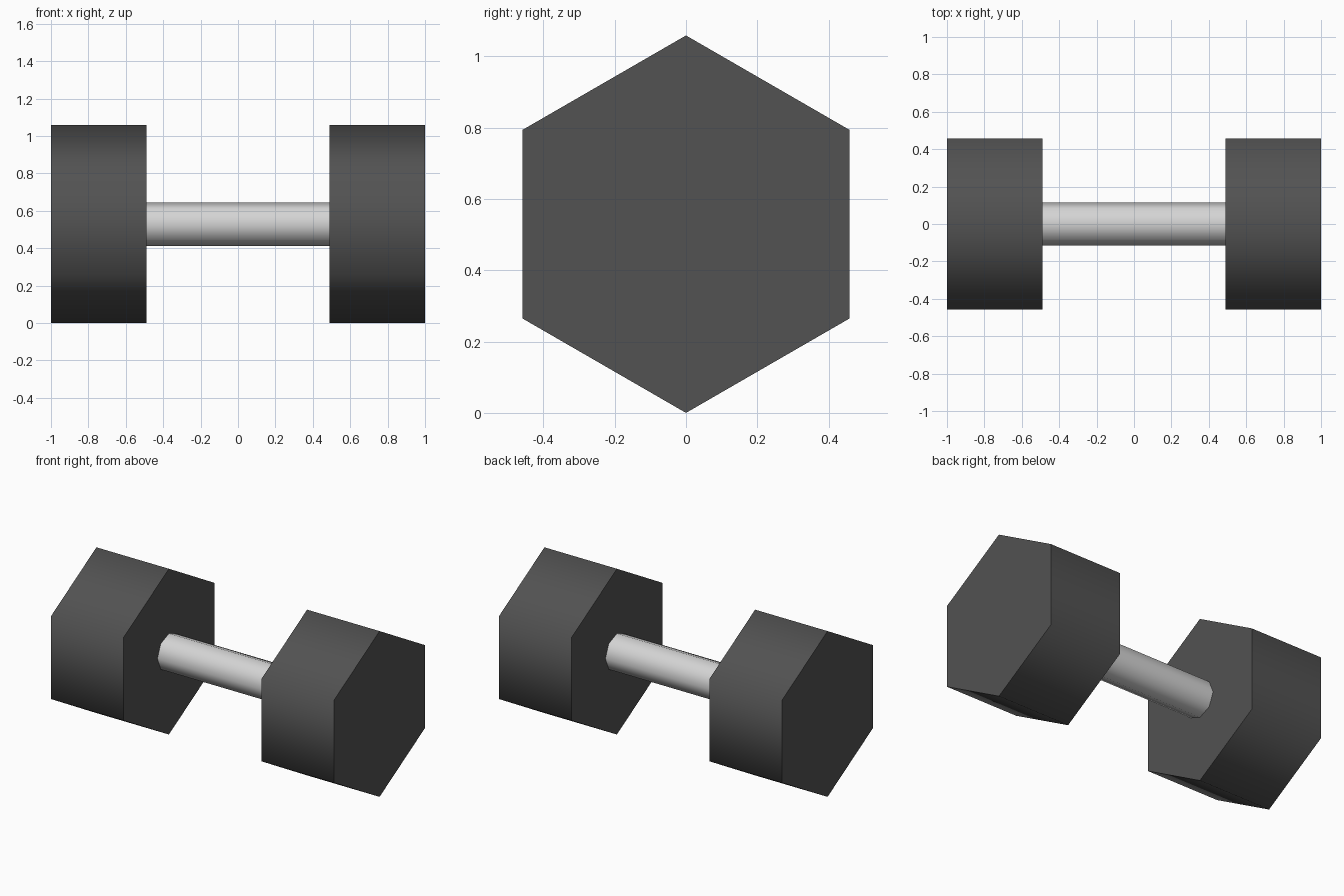
import bpy
import bmesh
from math import cos, sin, radians, tau

cube = bpy.data.objects.get("Cube")
if cube:
    bpy.data.objects.remove(cube, do_unlink=True)

RADIUS = 0.529       # heads, corner to centre
GRIP_RADIUS = 0.116
INNER_X = 0.488      # inner face of each head


def make_material(name, value):
    mat = bpy.data.materials.new(name)
    mat.use_nodes = True
    colour = (value, value, value, 1)
    mat.diffuse_color = colour
    mat.node_tree.nodes["Principled BSDF"].inputs["Base Color"].default_value = colour
    return mat


def prism(name, x0, x1, radius, sides, mat):
    """Prism along x with a corner pointing straight up, smooth around its sides."""
    bm = bmesh.new()
    ring = [bm.verts.new((x0, radius * sin(tau * i / sides),
                          RADIUS + radius * cos(tau * i / sides)))
            for i in range(sides)]
    base = bm.faces.new(ring)
    extruded = bmesh.ops.extrude_face_region(bm, geom=[base], use_keep_orig=True)
    moved = [v for v in extruded["geom"] if isinstance(v, bmesh.types.BMVert)]
    bmesh.ops.translate(bm, vec=(x1 - x0, 0, 0), verts=moved)
    bmesh.ops.recalc_face_normals(bm, faces=bm.faces)
    mesh = bpy.data.meshes.new(name)
    bm.to_mesh(mesh)
    bm.free()
    mesh.materials.append(mat)
    obj = bpy.data.objects.new(name, mesh)
    bpy.context.collection.objects.link(obj)
    bpy.ops.object.select_all(action="DESELECT")
    obj.select_set(True)
    bpy.context.view_layer.objects.active = obj
    bpy.ops.object.shade_smooth_by_angle(angle=radians(70))
    return obj


rubber = make_material("dark rubber", 0.085)
steel = make_material("light steel", 0.66)

# Hexagonal weights at both ends
for side, sign in (("left", 1), ("right", -1)):
    prism(side + "_weight", sign * INNER_X, sign, RADIUS, 6, rubber)

# Eight-sided grip between the weights
prism("grip", -INNER_X, INNER_X, GRIP_RADIUS, 8, steel)
